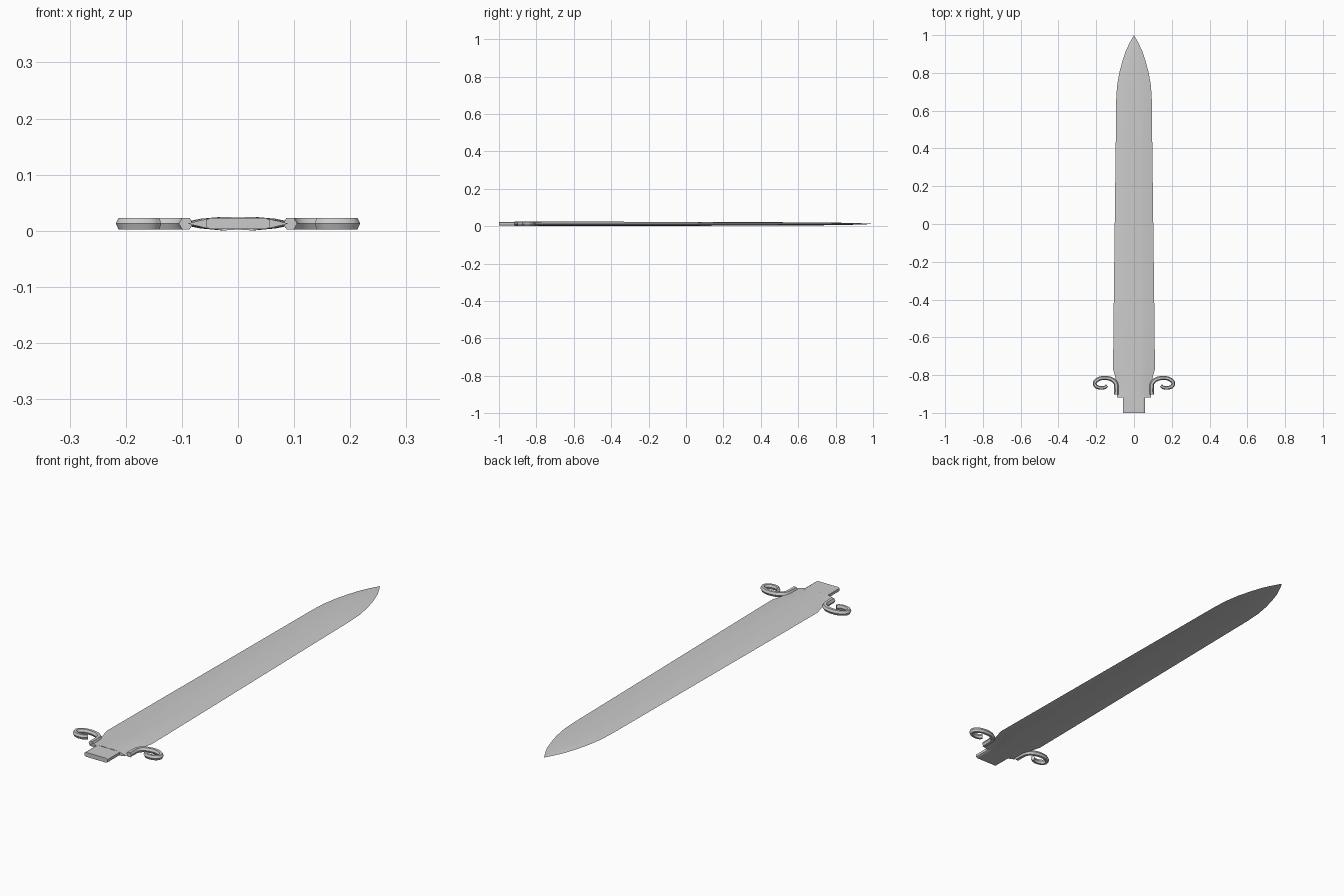
import bpy, bmesh, math
from mathutils import Vector

if "Cube" in bpy.data.objects:
    bpy.data.objects.remove(bpy.data.objects["Cube"])

ZC = 0.0127  # mid-plane height of the sword

steel = bpy.data.materials.new("steel grey")
steel.diffuse_color = (0.6, 0.6, 0.6, 1)
steel.use_nodes = True
steel.node_tree.nodes["Principled BSDF"].inputs["Base Color"].default_value = steel.diffuse_color


def loft(name, rings, cap_end=True, angle=25):
    """Skin a list of closed point rings; a one-point last ring makes a tip."""
    bm = bmesh.new()
    vs = [[bm.verts.new(p) for p in r] for r in rings]
    for a, b in zip(vs, vs[1:]):
        n = len(a)
        for i in range(n):
            j = (i + 1) % n
            if len(b) == 1:
                bm.faces.new((a[i], a[j], b[0]))
            else:
                bm.faces.new((a[i], a[j], b[j], b[i]))
    bm.faces.new(vs[0])
    if cap_end:
        bm.faces.new(vs[-1])
    bmesh.ops.recalc_face_normals(bm, faces=bm.faces)
    me = bpy.data.meshes.new(name)
    bm.to_mesh(me)
    bm.free()
    me.materials.append(steel)
    ob = bpy.data.objects.new(name, me)
    bpy.context.collection.objects.link(ob)
    bpy.ops.object.select_all(action='DESELECT')
    ob.select_set(True)
    bpy.context.view_layer.objects.active = ob
    bpy.ops.object.shade_smooth_by_angle(angle=math.radians(angle))
    return ob


# Blade: shallow double-ridged section, lofted along y (y, half width, half thickness)
section = [(-1, 0), (-0.6, 0.72), (-0.27, 1), (0, 0.86), (0.27, 1), (0.6, 0.72),
           (1, 0), (0.6, -0.72), (0.27, -1), (0, -0.86), (-0.27, -1), (-0.6, -0.72)]
stations = [(-0.918, 0.09, 0.0122), (-0.896, 0.09, 0.0122), (-0.85, 0.09, 0.0122),
            (-0.80, 0.102, 0.0122), (-0.768, 0.111, 0.012), (-0.4, 0.107, 0.0115),
            (0.0, 0.102, 0.0105), (0.4, 0.097, 0.0092), (0.66, 0.094, 0.008),
            (0.73, 0.09, 0.0075), (0.80, 0.078, 0.0065), (0.86, 0.062, 0.0055),
            (0.92, 0.042, 0.004), (0.965, 0.02, 0.0022)]
rings = [[(u * w, y, ZC + v * t) for u, v in section] for y, w, t in stations]
rings.append([(0, 1.0, ZC)])
loft("blade", rings, cap_end=False)

# Tang: flat bar with chamfered long edges
bar = [(-0.057, -0.006), (-0.057, 0.006), (-0.05, 0.0098), (0.05, 0.0098),
       (0.057, 0.006), (0.057, -0.006), (0.05, -0.0098), (-0.05, -0.0098)]
loft("tang", [[(x, y, ZC + z) for x, z in bar] for y in (-1.0, -0.9)])

# Scrolled guards: hexagonal bar swept along a curl, mirrored left and right
control = [(0.093, -0.902), (0.093, -0.87), (0.097, -0.842), (0.117, -0.823),
           (0.15, -0.815), (0.183, -0.819), (0.206, -0.836), (0.204, -0.856),
           (0.183, -0.867), (0.157, -0.866), (0.143, -0.855)]


def smooth_path(pts, steps=4):
    """Catmull-Rom curve through the control points."""
    p = [Vector(q) for q in pts]
    p = [2 * p[0] - p[1]] + p + [2 * p[-1] - p[-2]]
    out = []
    for i in range(1, len(p) - 2):
        a, b, c, d = p[i - 1:i + 3]
        for k in range(steps):
            t = k / steps
            out.append(0.5 * (2 * b + (c - a) * t + (2 * a - 5 * b + 4 * c - d) * t * t
                              + (3 * b - a - 3 * c + d) * t ** 3))
    return out + [p[-2]]


path = smooth_path(control)
hexagon = [(0.0125, 0), (0.0065, 0.0102), (-0.0065, 0.0102),
           (-0.0125, 0), (-0.0065, -0.0102), (0.0065, -0.0102)]
for side, label in ((-1, "left"), (1, "right")):
    rings = []
    for i, p in enumerate(path):
        d = (path[min(i + 1, len(path) - 1)] - path[max(i - 1, 0)]).normalized()
        k = 1 - 0.3 * i / (len(path) - 1)  # bar narrows toward the scroll tip
        rings.append([(side * (p.x - d.y * u * k), p.y + d.x * u * k, ZC + v)
                      for u, v in hexagon])
    loft(label + "_guard_scroll", rings)
